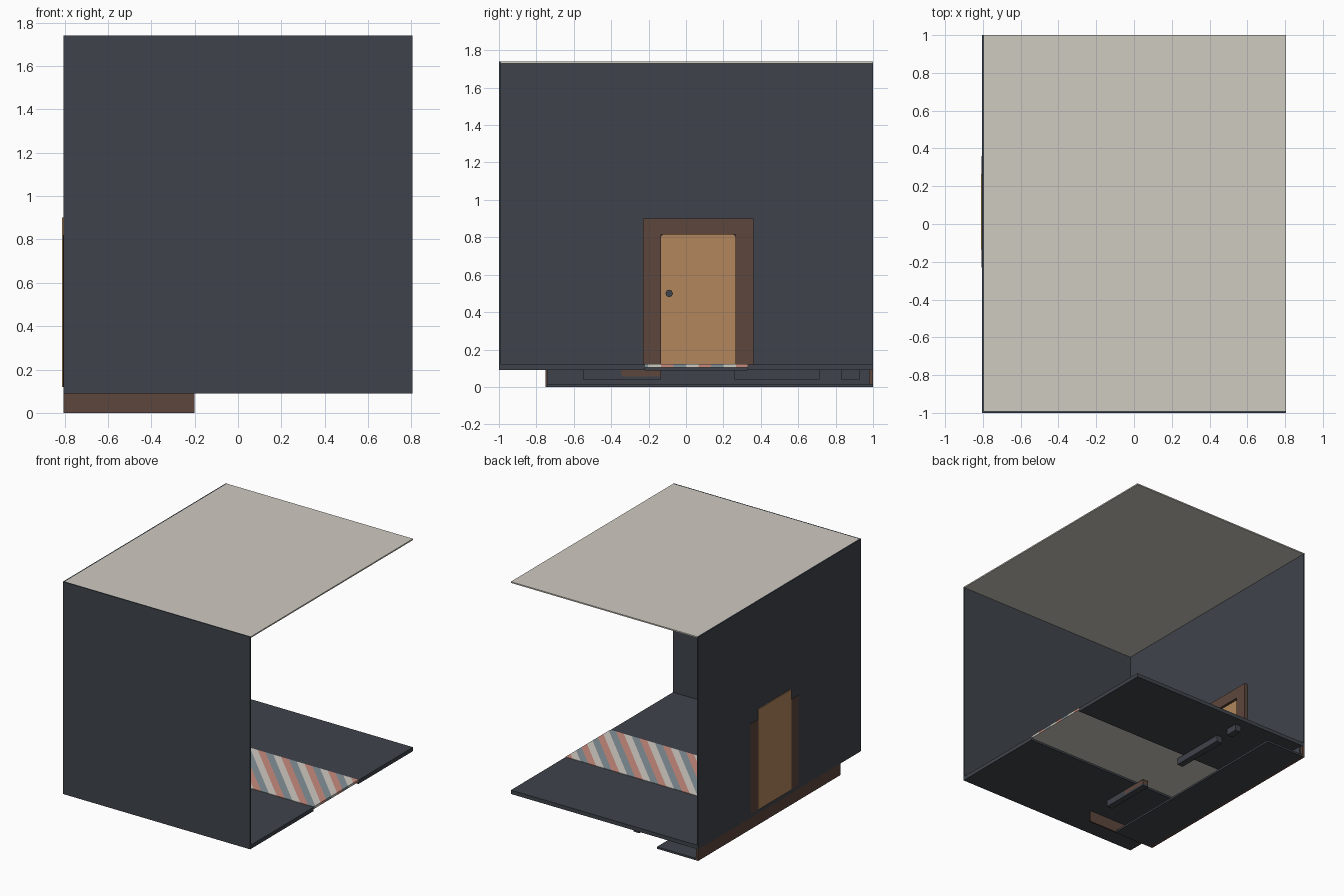
import bpy, bmesh, math
from mathutils import Vector, Matrix

if "Cube" in bpy.data.objects:
    bpy.data.objects.remove(bpy.data.objects["Cube"])


def srgb(*rgb):
    return [((c / 255 + 0.055) / 1.055) ** 2.4 for c in rgb] + [1]


def material(name, *rgb):
    m = bpy.data.materials.new(name)
    m.use_nodes = True
    m.diffuse_color = srgb(*rgb)
    m.node_tree.nodes["Principled BSDF"].inputs["Base Color"].default_value = srgb(*rgb)
    return m


slate = material("slate", 63, 68, 75)
cream = material("cream", 207, 203, 193)
brown = material("brown", 92, 70, 61)
tan = material("tan", 178, 134, 92)
salmon = material("salmon", 200, 140, 126)
blue_grey = material("blue grey", 130, 146, 153)


def finish(name, bm, *mats):
    mesh = bpy.data.meshes.new(name)
    bm.to_mesh(mesh)
    bm.free()
    obj = bpy.data.objects.new(name, mesh)
    for m in mats:
        mesh.materials.append(m)
    bpy.context.collection.objects.link(obj)
    return obj


def box_mesh(x, y, z):
    bm = bmesh.new()
    bmesh.ops.create_cube(bm, size=1)
    for v in bm.verts:
        v.co = [lo + (c + 0.5) * (hi - lo) for c, (lo, hi) in zip(v.co, (x, y, z))]
    return bm


def box(name, mat, x, y, z):
    return finish(name, box_mesh(x, y, z), mat)


# Room shell
W, T = 0.805, 0.01
TOP, FLOOR, UNDER = 1.74, 0.12, 0.09
RUG = (-0.22, 0.33)
box("front_wall", slate, (-W, W), (-1, -1 + T), (UNDER, TOP))
box("side_wall", slate, (-W, -W + T), (-1 + T, 1), (UNDER, TOP))
box("ceiling", cream, (-W + T, W), (-1 + T, 1), (TOP - T, TOP))
box("floor_front", slate, (-W + T, W), (-1 + T, RUG[0]), (UNDER, FLOOR))
box("floor_back", slate, (-W + T, W), (RUG[1], 1), (UNDER, FLOOR))

# Striped runner set between the floor slabs, cut along diagonals
bm = box_mesh((-W + T, W), RUG, (0.105, FLOOR + 0.003))
step = 0.067
for i in range(-20, 21):
    bmesh.ops.bisect_plane(bm, geom=bm.verts[:] + bm.edges[:] + bm.faces[:],
                           plane_co=Vector((i * step, 0, 0)), plane_no=Vector((1, 1, 0)))
for f in bm.faces:
    c = f.calc_center_median()
    if f.normal.z > -0.5:
        f.material_index = math.floor((c.x + c.y) / step) % 3
finish("striped_runner", bm, cream, salmon, blue_grey)

# Door frame on the inside
INNER = (-W + T, -0.765)
for name, y in (("frame_jamb_front", (-0.23, -0.135)), ("frame_jamb_back", (0.265, 0.36))):
    box(name, brown, INNER, y, (FLOOR, 0.9))
box("frame_head", brown, INNER, (-0.135, 0.265), (0.815, 0.9))

# Door leaf with softened top corners
bm = box_mesh((-W + T, -0.785), (-0.135, 0.265), (FLOOR, 0.815))
corners = [e for e in bm.edges
           if all(v.co.z > 0.8 for v in e.verts) and abs(e.verts[0].co.x - e.verts[1].co.x) > 0.005]
bmesh.ops.bevel(bm, geom=corners, offset=0.015, segments=3, affect='EDGES', profile=0.5)
finish("door", bm, tan)

# Door knob
bm = bmesh.new()
bmesh.ops.create_cone(bm, cap_ends=True, segments=8, radius1=0.02, radius2=0.02, depth=0.03,
                      matrix=Matrix.Translation((-0.77, -0.09, 0.5)) @ Matrix.Rotation(math.pi / 2, 4, 'Y'))
finish("door_knob", bm, slate)

# Outer face of the doorway
box("outer_frame", brown, (-W - 0.003, -W), (-0.23, 0.36), (FLOOR, 0.82))
box("outer_door", tan, (-W - 0.006, -W), (-0.135, 0.265), (FLOOR, 0.9))

# Hollow plinth below the floor
BACK = -0.75
box("plinth_side", brown, (-W, -W + 0.02), (BACK, 1), (0, UNDER))
box("plinth_front", brown, (-W + 0.02, -0.2), (BACK, BACK + T), (0, UNDER))
box("plinth_base", slate, (-W + 0.02, -0.45), (BACK + T, 1), (0, 0.015))
box("plinth_lining", slate, (-W + 0.02, -W + 0.03), (BACK + T, 0.98), (0.015, UNDER))

# Small boxes hung beneath the floor
EDGE = (-0.25, -0.2)
for name, y, low in (("front_bracket", (-0.55, -0.345), 0.04),
                     ("middle_bracket", (0.26, 0.51), 0.04),
                     ("back_bracket", (0.51, 0.715), 0.04),
                     ("end_bracket", (0.83, 0.93), 0.04)):
    box(name, slate, EDGE, y, (low, UNDER))
box("brown_bracket", brown, EDGE, (-0.345, -0.135), (0.055, UNDER))
box("bracket_rail", slate, EDGE, (-0.345, -0.135), (0.04, 0.055))
